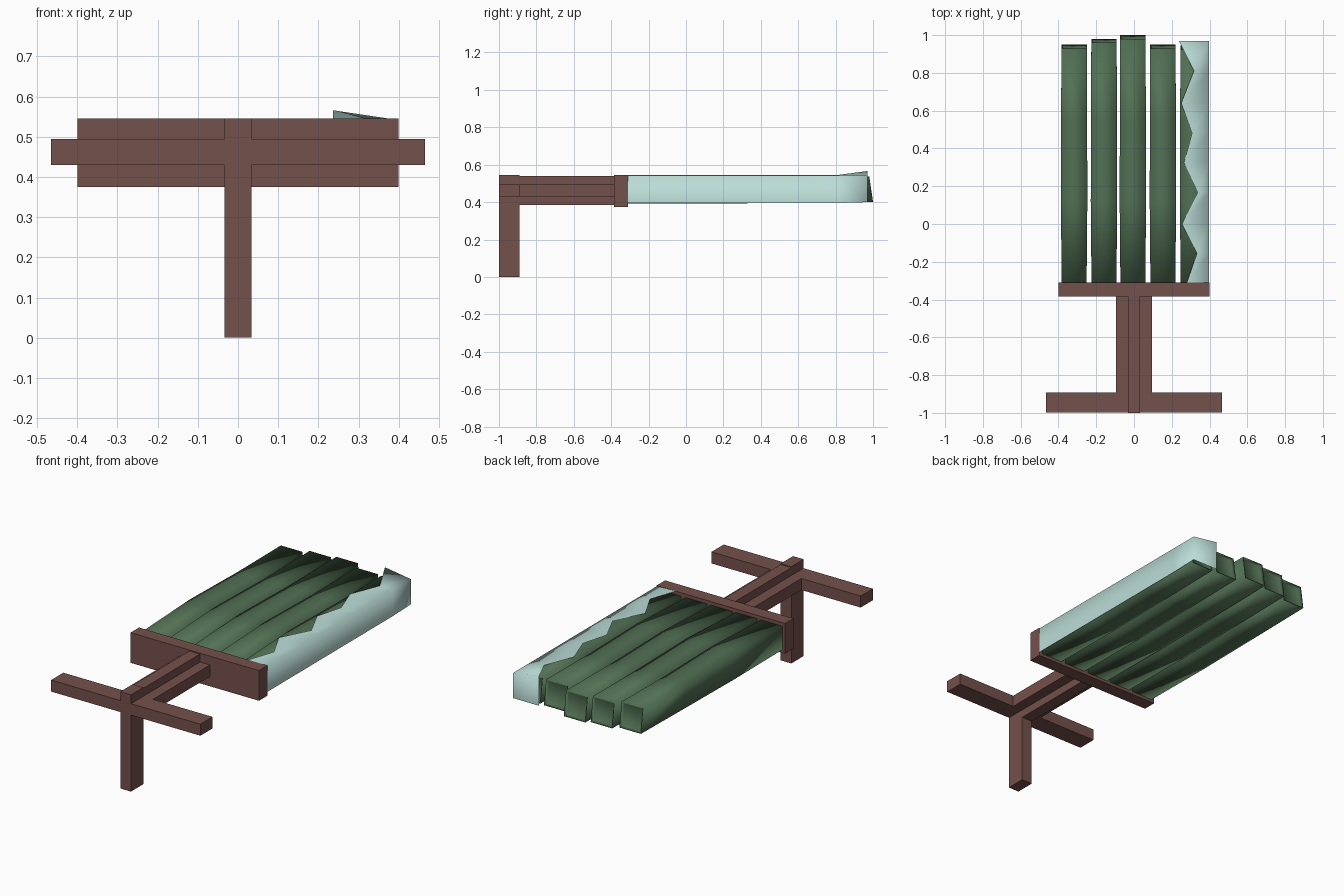
import bpy, bmesh

if "Cube" in bpy.data.objects:
    bpy.data.objects.remove(bpy.data.objects["Cube"])


def material(name, rgb):
    m = bpy.data.materials.new(name)
    m.diffuse_color = (*rgb, 1)
    m.use_nodes = True
    m.node_tree.nodes["Principled BSDF"].inputs["Base Color"].default_value = m.diffuse_color
    return m


BROWN = material("brown wood", (0.175, 0.082, 0.070))
GREEN = material("dark green", (0.086, 0.165, 0.090))
CYAN = material("pale cyan", (0.50, 0.72, 0.68))


def finish(name, bm, mat, smooth=False):
    bmesh.ops.recalc_face_normals(bm, faces=bm.faces)
    for f in bm.faces:
        f.smooth = smooth
    me = bpy.data.meshes.new(name)
    bm.to_mesh(me)
    bm.free()
    me.materials.append(mat)
    ob = bpy.data.objects.new(name, me)
    bpy.context.collection.objects.link(ob)
    return ob


def box(name, xr, yr, zr, mat):
    bm = bmesh.new()
    bmesh.ops.create_cube(bm, size=1)
    for v in bm.verts:
        for i, (a, b) in enumerate((xr, yr, zr)):
            v.co[i] = a if v.co[i] < 0 else b
    return finish(name, bm, mat)


# Handle: upright post, crossbar, cross-section spine and backing plate
box("post", (-0.033, 0.033), (-1, -0.89), (0, 0.545), BROWN)
box("crossbar", (-0.465, 0.465), (-0.999, -0.891), (0.43, 0.495), BROWN)
box("spine_web", (-0.033, 0.033), (-0.9, -0.38), (0.385, 0.54), BROWN)
box("spine_flange", (-0.095, 0.095), (-0.9, -0.38), (0.43, 0.495), BROWN)
box("plate", (-0.4, 0.4), (-0.385, -0.31), (0.375, 0.545), BROWN)


# Long logs: lofted squares with a slight arch and a recessed end
def log(name, cx, end):
    bm = bmesh.new()
    rings = []
    for y, w, lo, hi in ((-0.315, 0.066, 0.392, 0.525), (0.12, 0.070, 0.392, 0.541),
                         (0.55, 0.069, 0.396, 0.534), (end, 0.067, 0.400, 0.538)):
        lean = 0.02 if y == end else 0
        rings.append([bm.verts.new(p) for p in (
            (cx - w, y, lo), (cx + w, y, lo),
            (cx + w, y - lean, hi), (cx - w, y - lean, hi))])
    for a, b in zip(rings, rings[1:]):
        for i in range(4):
            j = (i + 1) % 4
            bm.faces.new((a[i], a[j], b[j], b[i]))
    bm.faces.new(rings[0])
    cap = bm.faces.new(rings[-1])
    bmesh.ops.recalc_face_normals(bm, faces=bm.faces)
    bmesh.ops.inset_region(bm, faces=[cap], thickness=0.014, depth=-0.012)
    return finish(name, bm, GREEN, True)


for n, (cx, end) in enumerate(((-0.317, 0.95), (-0.159, 0.98), (-0.006, 1.0),
                               (0.153, 0.95), (0.313, 0.945))):
    log(f"log_{n + 1}", cx, end)

# Pale shell over the last log, with a zigzag inner edge and a closed end
zigzag = [(0.28, -0.31), (0.333, -0.156), (0.254, 0.0), (0.34, 0.167), (0.265, 0.325),
          (0.307, 0.48), (0.25, 0.64), (0.317, 0.81), (0.237, 0.97)]
bm = bmesh.new()
rows = []
for x, y in zigzag:
    tip = y > 0.9
    rows.append([bm.verts.new(p) for p in (
        (x, y, 0.566 if tip else 0.545), (0.398, y, 0.542),
        (0.398, y, 0.400 if tip else 0.395))])
for a, b in zip(rows, rows[1:]):
    for i in range(2):
        bm.faces.new((a[i], a[i + 1], b[i + 1], b[i]))
corner = bm.verts.new((0.237, 0.97, 0.400))
bm.faces.new((*rows[-1], corner))
shell = finish("shell", bm, CYAN, True)
